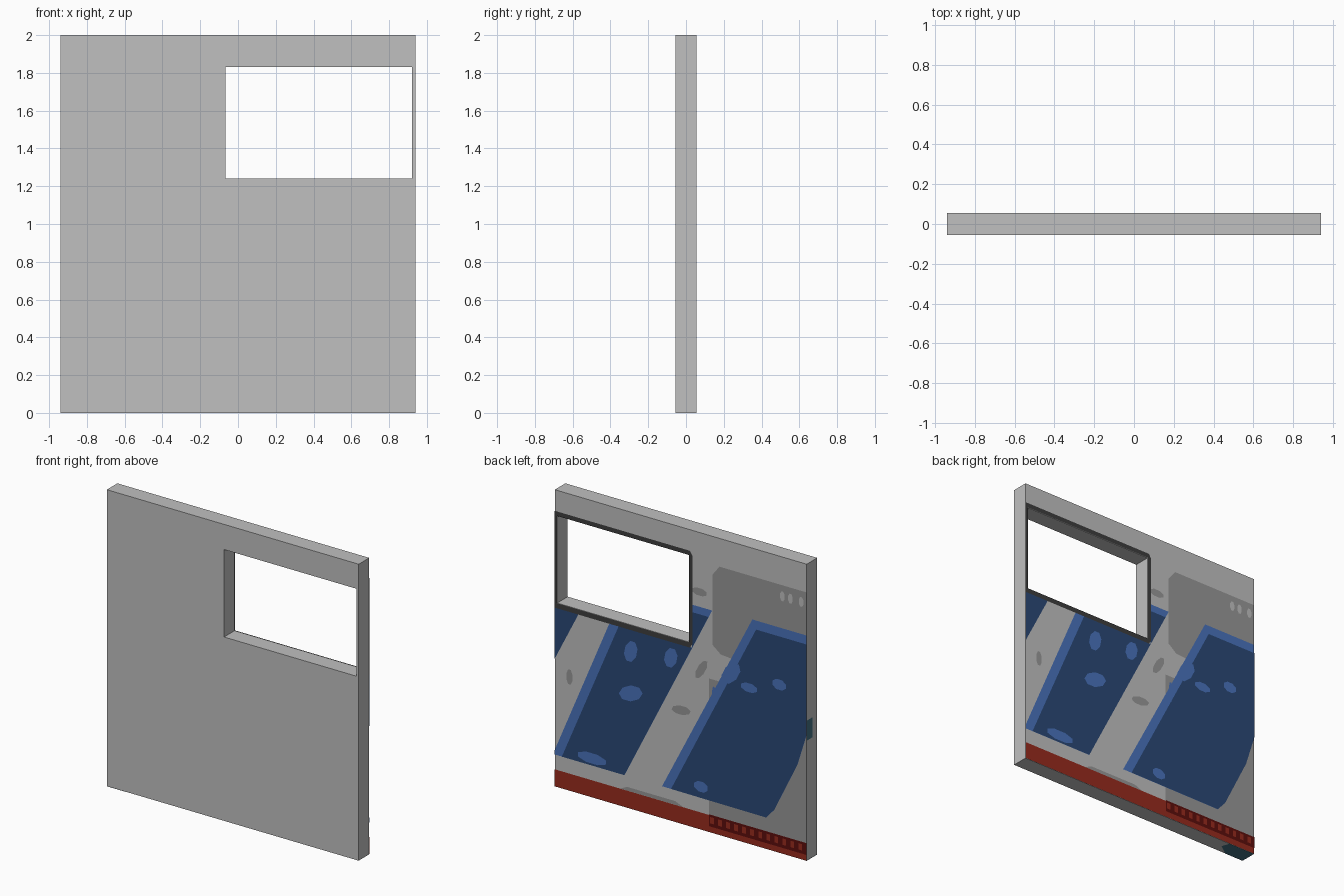
import bpy, bmesh, math
from mathutils import Vector

if "Cube" in bpy.data.objects:
    bpy.data.objects.remove(bpy.data.objects["Cube"])

W, T, H = 0.94, 0.056, 2.0            # half width, half thickness, height
HX0, HX1, HZ0, HZ1 = -0.065, 0.922, 1.24, 1.83   # window opening


def material(name, r, g, b):
    m = bpy.data.materials.new(name)
    lin = [((c / 255 + 0.055) / 1.055) ** 2.4 for c in (r, g, b)]
    m.diffuse_color = (*lin, 1)
    m.use_nodes = True
    m.node_tree.nodes["Principled BSDF"].inputs["Base Color"].default_value = m.diffuse_color
    return m


GREY = material("light grey", 192, 192, 192)
DARK_GREY = material("mid grey", 151, 151, 151)
NAVY = material("navy blue", 42, 72, 118)
BLUE = material("mid blue", 73, 115, 188)
RED = material("red", 152, 43, 30)
DARK_RED = material("dark red", 92, 14, 12)
CHARCOAL = material("charcoal", 62, 62, 62)
TEAL = material("teal", 66, 112, 130)


def make_object(name, bm, mat):
    mesh = bpy.data.meshes.new(name)
    bm.to_mesh(mesh)
    bm.free()
    mesh.materials.append(mat)
    ob = bpy.data.objects.new(name, mesh)
    bpy.context.collection.objects.link(ob)
    return ob


def flat(name, polys, mat, place, normal):
    """Flat painted shapes; place maps 2D points to 3D."""
    bm = bmesh.new()
    for pts in polys:
        f = bm.faces.new([bm.verts.new(place(a, b)) for a, b in pts])
        f.normal_update()
        if f.normal.dot(Vector(normal)) < 0:
            f.normal_flip()
    return make_object(name, bm, mat)


def paint(name, polys, mat, layer):
    """Paint on the back face, higher layers lie on top."""
    y = T + 0.0012 * layer
    return flat(name, polys, mat, lambda x, z: (x, y, z), (0, 1, 0))


def rect(x0, x1, z0, z1):
    return [(x0, z0), (x1, z0), (x1, z1), (x0, z1)]


def blob(x, z, w, h, slant=0.0):
    """Eight-sided worn patch, optionally leaning sideways."""
    out = []
    for i in range(8):
        a = math.pi / 8 + i * math.pi / 4
        dx, dz = w * 0.54 * math.cos(a), h * 0.54 * math.sin(a)
        out.append((x + dx + slant * dz, z + dz))
    return out


# Panel with a window opening: two rings of corners joined together
bm = bmesh.new()
outer = rect(-W, W, 0, H)
inner = rect(HX0, HX1, HZ0, HZ1)
rings = {(k, s): [bm.verts.new((x, s * T, z)) for x, z in pts]
         for k, pts in (("o", outer), ("i", inner)) for s in (-1, 1)}
for i in range(4):
    j = (i + 1) % 4
    for s in (-1, 1):
        bm.faces.new([rings["o", s][i], rings["o", s][j], rings["i", s][j], rings["i", s][i]])
    for k in "oi":
        bm.faces.new([rings[k, -1][i], rings[k, -1][j], rings[k, 1][j], rings[k, 1][i]])
bmesh.ops.recalc_face_normals(bm, faces=bm.faces)
make_object("wall_panel", bm, GREY)

# Charcoal window surround
paint("window_surround", [
    [(-0.07, HZ1), (W, HZ1), (W, 1.86), (-0.07, 1.86)],
    [(-0.07, HZ0), (W, HZ0), (W, 1.207), (-0.07, 1.207)],
    [(HX0, 1.207), (HX0, 1.86), (-0.072, 1.86), (-0.09, 1.83), (-0.09, 1.235), (-0.072, 1.207)],
    rect(HX1, W, HZ0, HZ1)], CHARCOAL, 4)

# Grey boxes behind the stripes, and worn grey patches
paint("grey_boxes", [
    [(-W, 1.81), (-0.29, 1.81), (-0.236, 1.74), (-0.236, 1.27), (-0.30, 1.22), (-0.42, 1.21), (-W, 1.21)],
    rect(-W, -0.212, 0.115, 1.035)], DARK_GREY, 1)
paint("grey_patches", [
    blob(0.83, 0.766, 0.045, 0.10), blob(-0.004, 0.765, 0.13, 0.06, -0.5),
    blob(-0.154, 1.08, 0.06, 0.13, -0.5), blob(-0.14, 1.60, 0.11, 0.05),
    [(0.45, 0.115), (-0.02, 0.115), (0.04, 0.14), (0.40, 0.14)]], DARK_GREY, 1)
paint("box_ticks", [blob(x, 1.736, 0.035, 0.065) for x in (-0.76, -0.82, -0.90)], GREY, 2)

# Diagonal stripes: mid blue border below, navy on top
band_end = [(-W, 0.845), (-0.873, 0.63), (-0.70, 0.28), (-0.64, 0.212)]
paint("stripe_borders", [
    [(W, 0.243), (W, 0.215), (0.418, 0.215), (-0.236, 1.50), (-0.085, 1.50),
     (-0.085, 1.21), (0.53, 1.21)],
    [(0.138, 0.215), (-0.536, 1.52), (-W, 1.52)] + band_end], BLUE, 2)
paint("stripes", [
    [(W, 1.21), (0.76, 1.21), (W, 0.858)],
    [(0.885, 0.215), (0.418, 0.215), (-0.21, 1.45), (-0.085, 1.45),
     (-0.085, 1.21), (0.46, 1.21)],
    [(0.07, 0.215), (-0.565, 1.46), (-W, 1.46)] + band_end], NAVY, 3)
paint("blue_patches", [
    blob(0.37, 1.063, 0.09, 0.14, -0.2), blob(0.071, 1.10, 0.09, 0.13, -0.2),
    blob(0.37, 0.78, 0.15, 0.11, -0.6), blob(0.66, 0.264, 0.21, 0.07),
    blob(-0.378, 1.115, 0.11, 0.15, -0.5), blob(-0.513, 1.054, 0.12, 0.06),
    blob(-0.738, 1.135, 0.10, 0.07), blob(-0.154, 0.29, 0.10, 0.07),
    blob(-0.25, 0.92, 0.03, 0.14)], BLUE, 4)

# Red skirting with a dark vent and red slats
paint("skirting", [rect(-W, W, 0, 0.115)], RED, 2)
paint("vent", [rect(-W, -0.212, 0.04, 0.12)], DARK_RED, 3)
paint("vent_slats", [rect(-0.25 - i * 0.06, -0.222 - i * 0.06, 0.062, 0.105)
                     for i in range(12)], RED, 4)

# Teal marks on the side and the underside
flat("side_mark", [rect(-0.005, T, 0.81, 0.945)], TEAL,
     lambda y, z: (-W - 0.001, y, z), (-1, 0, 0))
flat("underside_mark", [[(-W, T), (-0.74, T), (-0.72, 0.0), (-0.80, -T), (-W, -T)]], TEAL,
     lambda x, y: (x, y, -0.001), (0, 0, -1))
